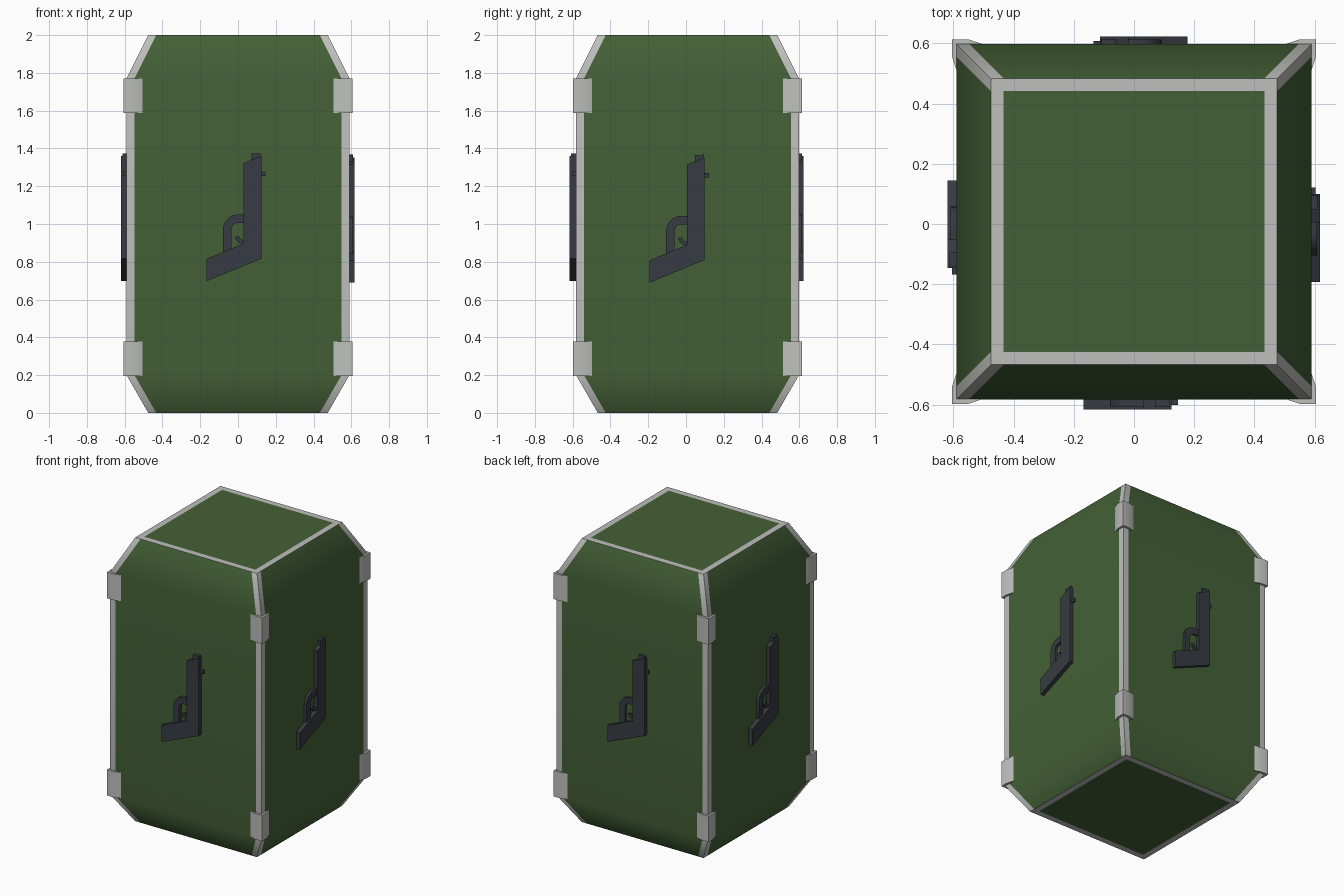
import bpy, bmesh
from math import radians, sin, cos
from mathutils import Matrix, Vector

if "Cube" in bpy.data.objects:
    bpy.data.objects.remove(bpy.data.objects["Cube"])


def material(name, rgb):
    m = bpy.data.materials.new(name)
    m.diffuse_color = (*rgb, 1)
    m.use_nodes = True
    m.node_tree.nodes["Principled BSDF"].inputs["Base Color"].default_value = m.diffuse_color
    return m


GREEN = material("army green", (0.057, 0.118, 0.037))
WHITE = material("pale grey trim", (0.52, 0.53, 0.51))
DARK = material("gunmetal", (0.038, 0.044, 0.054))
OFF_Y = 0.008   # the case sits slightly behind centre


def finish(bm, name, mats, smooth=True):
    bmesh.ops.recalc_face_normals(bm, faces=bm.faces)
    me = bpy.data.meshes.new(name)
    bm.to_mesh(me)
    bm.free()
    for m in mats:
        me.materials.append(m)
    ob = bpy.data.objects.new(name, me)
    bpy.context.collection.objects.link(ob)
    if smooth:
        bpy.ops.object.select_all(action='DESELECT')
        ob.select_set(True)
        bpy.context.view_layer.objects.active = ob
        bpy.ops.object.shade_smooth_by_angle(angle=radians(32))
    return ob


def prism(bm, pts, mat):
    """Extrude a closed profile; mat(point, end) gives the 3D position."""
    a = [bm.verts.new(mat(p, 0)) for p in pts]
    b = [bm.verts.new(mat(p, 1)) for p in pts]
    bm.faces.new(a)
    bm.faces.new(b[::-1])
    n = len(pts)
    for i in range(n):
        bm.faces.new((a[i], b[i], b[(i + 1) % n], a[(i + 1) % n]))


def arc(cx, cz, r, a0, a1, n=8):
    return [(cx + r * cos(radians(a0 + (a1 - a0) * i / n)),
             cz + r * sin(radians(a0 + (a1 - a0) * i / n))) for i in range(n + 1)]


# Case: tapered square shell, trim strips cut into the edges of every face
TRIM = 0.042
bm = bmesh.new()
levels = [(0, 0.475), (0.2, 0.59), (1.77, 0.59), (2, 0.475)]
rings = []
for z, h in levels:
    ring = []
    for k in range(4):
        rot = Matrix.Rotation(radians(90 * k), 3, 'Z')
        for u in (-h, -h + TRIM, h - TRIM):
            ring.append(bm.verts.new(rot @ Vector((u, -h, z)) + Vector((0, OFF_Y, 0))))
    rings.append(ring)
for lo, hi in zip(rings, rings[1:]):
    for i in range(12):
        j = (i + 1) % 12
        f = bm.faces.new((lo[i], lo[j], hi[j], hi[i]))
        f.material_index = 0 if i % 3 == 1 else 1
for ring in (rings[0], rings[-1]):
    cap = bm.faces.new(ring)
    z, h = ring[0].co.z, 0.475 - TRIM
    inner = [bm.verts.new((x * h, y * h + OFF_Y, z))
             for x, y in ((-1, -1), (1, -1), (1, 1), (-1, 1))]
    bm.faces.remove(cap)
    bm.faces.new(inner)
    for k in range(4):
        n = (k + 1) % 4
        f = bm.faces.new([ring[3 * k], ring[3 * k + 1], ring[3 * k + 2], ring[3 * n],
                          inner[n], inner[k]])
        f.material_index = 1
case = finish(bm, "case", [GREEN, WHITE])
wn = case.modifiers.new("flat panels", 'WEIGHTED_NORMAL')
wn.keep_sharp = True

# Corner clamps: L sections with tapered ends, two on each upright edge
profile = [(0.58, 0.505), (0.59, 0.505), (0.605, 0.55), (0.605, 0.605),
           (0.55, 0.605), (0.505, 0.59), (0.505, 0.58), (0.58, 0.58)]
for label, z0, z1 in (("lower", 0.196, 0.378), ("upper", 1.587, 1.771)):
    for k in range(4):
        rot = Matrix.Rotation(radians(90 * k), 3, 'Z')
        bm = bmesh.new()
        prism(bm, profile, lambda p, e: rot @ Vector((p[0], p[1], (z0, z1)[e]))
              + Vector((0, OFF_Y, 0)))
        finish(bm, f"{label}_clamp_{k + 1}", [WHITE])

# Pistol emblem profiles, each with how far it sits behind the emblem's face
frame = [(-0.167, 0.697), (0.124, 0.817), (0.124, 1.36), (0.03, 1.322),
         (0.03, 0.897), (-0.167, 0.815)]
guard = ([(0.04, 1.05)] + arc(0, 0.97, 0.08, 90, 180) + [(-0.08, 0.835), (-0.035, 0.85)]
         + arc(0, 0.97, 0.035, 180, 90) + [(0.04, 1.005)])
trigger = arc(0.033, 0.945, 0.052, 195, 275) + arc(0.033, 0.945, 0.03, 275, 195)
sight = [(0.072, 1.32), (0.119, 1.32), (0.119, 1.374), (0.072, 1.372)]
nub = [(0.11, 1.253), (0.146, 1.253), (0.146, 1.277), (0.11, 1.277)]
parts = [(frame, 0), (guard, 0.01), (trigger, 0.012), (sight, 0.008), (nub, 0.015)]

# One emblem per side: turn, outer distance, sideways shift, height shift
for name, turn, dist, du, dz in (("front", 0, 0.616, 0, 0), ("right", 90, 0.618, -0.025, -0.007),
                                 ("back", 180, 0.623, -0.011, 0), ("left", 270, 0.62, 0.022, 0)):
    rot = Matrix.Rotation(radians(turn), 3, 'Z')
    bm = bmesh.new()
    for pts, back in parts:
        depth = (0.57, dist - back)
        prism(bm, pts, lambda p, e: rot @ Vector((p[0] + du, -depth[e], p[1] + dz)))
    finish(bm, f"{name}_pistol_emblem", [DARK])
